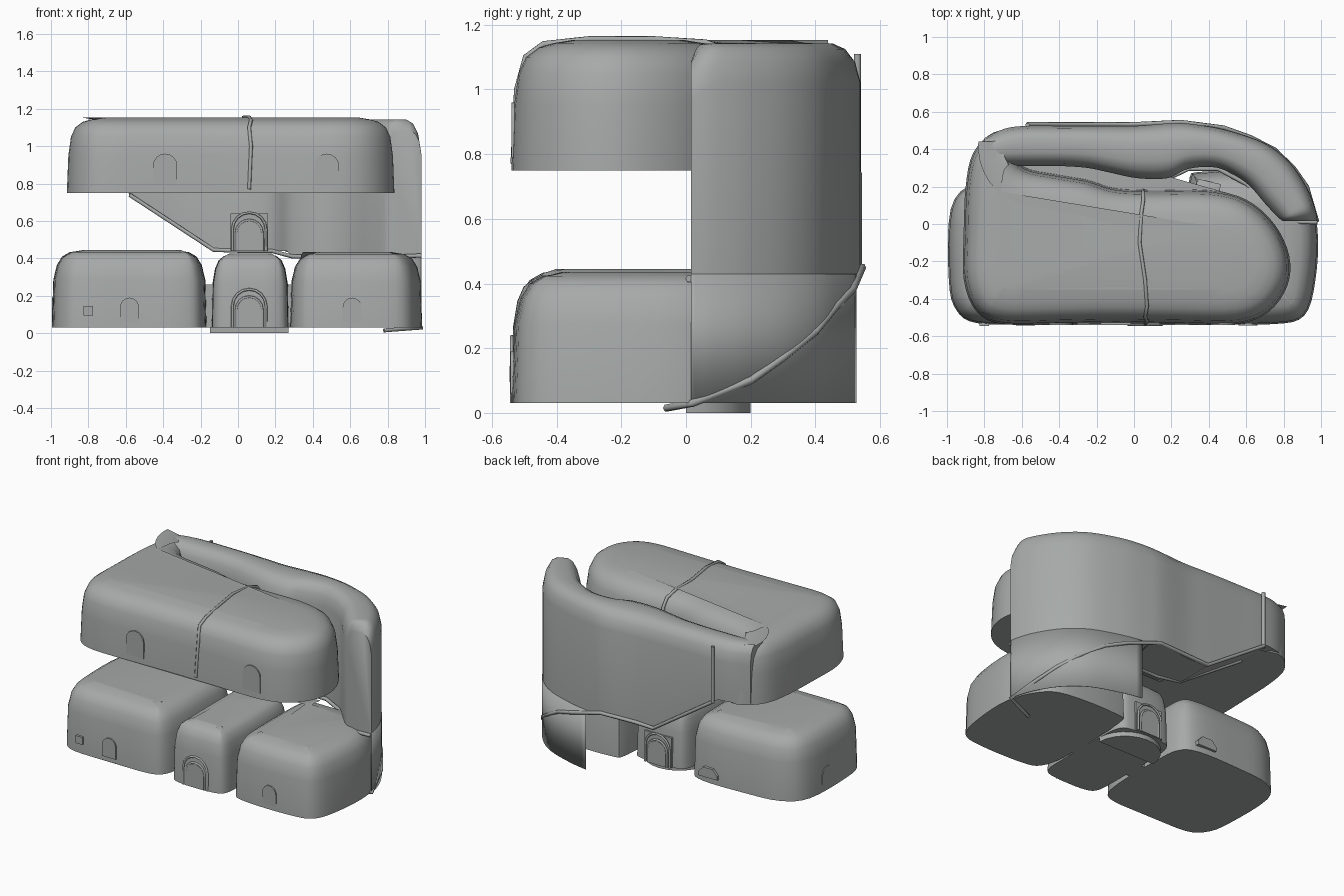
import bpy
import bmesh
import math
from mathutils import Vector

cube = bpy.data.objects.get("Cube")
if cube:
    bpy.data.objects.remove(cube, do_unlink=True)

clay = bpy.data.materials.new("grey_clay")
clay.use_nodes = True
GREY = (0.38, 0.40, 0.39, 1)
clay.diffuse_color = GREY
clay.node_tree.nodes["Principled BSDF"].inputs["Base Color"].default_value = GREY
STEPS = 4


def finish(name, bm, angle=40):
    bmesh.ops.recalc_face_normals(bm, faces=bm.faces)
    mesh = bpy.data.meshes.new(name)
    bm.to_mesh(mesh)
    bm.free()
    mesh.materials.append(clay)
    obj = bpy.data.objects.new(name, mesh)
    bpy.context.collection.objects.link(obj)
    bpy.ops.object.select_all(action='DESELECT')
    obj.select_set(True)
    bpy.context.view_layer.objects.active = obj
    bpy.ops.object.shade_smooth_by_angle(angle=math.radians(angle))
    return obj


def smooth(points, closed=True):
    """Smooth curve through the given points, of any dimension."""
    pts = [Vector(p) for p in points]
    n = len(pts)
    out = []
    for i in range(n if closed else n - 1):
        picks = [i + k for k in (-1, 0, 1, 2)]
        a, b, c, d = (pts[k % n if closed else min(max(k, 0), n - 1)] for k in picks)
        for s in range(STEPS):
            t = s / STEPS
            out.append(0.5 * (2 * b + (c - a) * t + (2 * a - 5 * b + 4 * c - d) * t * t
                              + (3 * b - a - 3 * c + d) * t ** 3))
    return out if closed else out + [pts[-1]]


def inset(loop, amount):
    n = len(loop)
    result = []
    for i, p in enumerate(loop):
        d = (loop[(i + 1) % n] - loop[i - 1]).normalized()
        result.append(p + Vector((-d.y, d.x)) * amount)
    return result


def loft(name, rings):
    """Skin closed rings of points and cap both ends."""
    bm = bmesh.new()
    rows = [[bm.verts.new(p) for p in ring] for ring in rings]
    n = len(rows[0])
    for low, high in zip(rows, rows[1:]):
        for i in range(n):
            j = (i + 1) % n
            bm.faces.new((low[i], low[j], high[j], high[i]))
    caps = [bm.faces.new(rows[0]), bm.faces.new(rows[-1])]
    bmesh.ops.triangulate(bm, faces=caps, ngon_method='EAR_CLIP')
    return finish(name, bm)


def mound(name, points, levels):
    """Rounded block: plan outline lofted through (height, inset) levels."""
    loop = smooth(points)
    loft(name, [[(p.x, p.y, z) for p in inset(loop, amount)] for z, amount in levels])


def tube(name, points, radius=0.012):
    curve = bpy.data.curves.new(name, 'CURVE')
    curve.dimensions = '3D'
    curve.bevel_depth = radius
    curve.bevel_resolution = 1
    curve.use_fill_caps = True
    spline = curve.splines.new('POLY')
    spline.points.add(len(points) - 1)
    for sp, p in zip(spline.points, points):
        sp.co = (*p, 1)
    curve.materials.append(clay)
    obj = bpy.data.objects.new(name, curve)
    bpy.context.collection.objects.link(obj)


def arch_points(w, h, steps):
    r = w / 2
    pts = [(-r, 0), (r, 0)]
    rise = min(r, h * 0.6)
    for i in range(steps + 1):
        a = math.pi * i / steps
        pts.append((r * math.cos(a), h - rise + rise * math.sin(a)))
    return pts


def arch(name, place, w, h, turn=0, depth=0.009, steps=8):
    """Arched plate standing at place, facing -y before turning."""
    bm = bmesh.new()
    face = bm.faces.new([bm.verts.new((x, 0, z)) for x, z in arch_points(w, h, steps)])
    ext = bmesh.ops.extrude_face_region(bm, geom=[face])
    moved = [v for v in ext["geom"] if isinstance(v, bmesh.types.BMVert)]
    bmesh.ops.translate(bm, vec=(0, -depth, 0), verts=moved)
    obj = finish(name, bm, 20)
    obj.location = place
    obj.rotation_euler.z = turn


def box(name, lo, hi):
    bm = bmesh.new()
    bmesh.ops.create_cube(bm, size=1)
    for v in bm.verts:
        v.co = [(a + b) / 2 + c * (b - a) for a, b, c in zip(lo, hi, v.co)]
    finish(name, bm)


def doorway(name, x, y, z, side):
    """Framed door: panel and two raised arches; side -1 faces front."""
    turn = 0 if side < 0 else math.pi
    arch(name + "_panel", (x, y + side * 0.005, z), 0.13, 0.16, turn)
    for k, w in enumerate((0.14, 0.18)):
        pts = arch_points(w, w + 0.025, 8)[1:]
        path = [(x + px, y + side * 0.008, z + pz) for px, pz in pts + [(-w / 2, 0)]]
        tube(f"{name}_frame_{k}", path, 0.007)


# Upper storey
SLAB = [(-.91, -.3), (-.84, -.47), (-.7, -.535), (-.4, -.535), (-.1, -.53), (.25, -.535),
        (.55, -.535), (.72, -.47), (.82, -.33), (.83, -.17), (.75, 0), (.6, .13), (.4, .18),
        (.1, .18), (-.1, .19), (-.25, .235), (-.42, .265), (-.58, .3), (-.64, .38),
        (-.65, .48), (-.75, .49), (-.86, .38), (-.9, .2), (-.91, -.05)]
mound("upper_storey", SLAB, [(.75, 0), (.95, .008), (1.05, .022), (1.1, .045), (1.13, .085),
                             (1.143, .13), (1.153, .19)])

# Curved wall: stations of inner and outer plan points
STATIONS = [(-.8, .3, -.8, .46), (-.69, .31, -.69, .51), (-.57, .31, -.57, .525),
            (-.4, .31, -.4, .525), (-.25, .3, -.25, .525), (-.13, .275, -.13, .525),
            (.02, .245, .02, .525), (.18, .245, .22, .54), (.29, .295, .34, .53),
            (.45, .3, .5, .5), (.6, .22, .7, .43), (.7, .11, .83, .33), (.76, .045, .92, .2),
            (.79, .02, .965, .09), (.8, .015, .98, .015)]
PROFILE = [(0, 1.02), (.06, 1.085), (.17, 1.125), (.33, 1.142), (.67, 1.142), (.83, 1.125),
           (.94, 1.085), (1, 1.02)]


def wall_section(s):
    inner, outer = Vector(s[:2]), Vector(s[2:])
    x = inner.x
    low = .41 if x > .27 else min(.76, .44 + max(0, -.13 - x) * .68)
    drop = .06 * max(0, 1 - (outer.y - .015) / .1) ** 2
    ring = [(*inner, low)]
    ring += [(*inner.lerp(outer, t), z - drop) for t, z in PROFILE]
    return ring + [(*outer, low)]


wall_path = smooth(STATIONS, closed=False)
loft("curved_wall", [wall_section(s) for s in wall_path])

# Thin skirt carrying the wall's outer face down to the ground
bm = bmesh.new()
plan = [s[2:] for s in wall_path if s[2] > .36]
rows = [[bm.verts.new((x, y, z)) for x, y in plan] for z in (.03, .43)]
for i in range(len(plan) - 1):
    bm.faces.new((rows[0][i], rows[0][i + 1], rows[1][i + 1], rows[1][i]))
skirt = finish("curved_skirt", bm)
solid = skirt.modifiers.new("thickness", 'SOLIDIFY')
solid.thickness = .004
solid.offset = 0

# Lower blocks
LEFT = [(-.99, -.3), (-.95, -.46), (-.84, -.53), (-.55, -.535), (-.3, -.535), (-.2, -.48),
        (-.17, -.3), (-.17, 0), (-.19, .18), (-.3, .25), (-.6, .25), (-.85, .22), (-.98, .08)]
MIDDLE = [(-.14, -.35), (-.13, -.49), (-.07, -.535), (.06, -.54), (.2, -.535), (.26, -.49),
          (.27, -.35), (.27, 0), (.25, .16), (.17, .2), (-.04, .2), (-.12, .16), (-.14, 0)]
RIGHT = [(.28, -.3), (.32, -.48), (.43, -.53), (.75, -.535), (.91, -.49), (.97, -.3),
         (.98, -.02), (.9, .18), (.75, .27), (.37, .28), (.29, .2)]
for name, plan, top, wide in (("left_block", LEFT, .445, 1), ("middle_block", MIDDLE, .425, .7),
                              ("right_block", RIGHT, .435, 1)):
    mound(name, plan, [(.03, 0), (top - .16, .008 * wide), (top - .08, .027 * wide),
                       (top - .035, .055 * wide), (top - .012, .095 * wide), (top, .17 * wide)])
for name, x in (("left_link", -.18), ("right_link", .25)):
    box(name, (x, -.24, .03), (x + .06, -.1, .26))

# Half-round doorstep behind the middle block
bm = bmesh.new()
step = bm.faces.new([bm.verts.new((.06 + .21 * math.cos(math.pi * i / 12),
                                   .2 * math.sin(math.pi * i / 12), 0)) for i in range(13)])
ext = bmesh.ops.extrude_face_region(bm, geom=[step])
bmesh.ops.translate(bm, vec=(0, 0, .03),
                    verts=[v for v in ext["geom"] if isinstance(v, bmesh.types.BMVert)])
finish("doorstep", bm)

# Rails, pole and roof seam
tube("outer_rail", [(.78, -.06, .015), (.98, .02, .03), (.925, .2, .1), (.855, .3, .17),
                    (.75, .4, .25), (.62, .465, .33), (.48, .515, .38), (.25, .545, .45),
                    (0, .533, .45), (-.13, .533, .445), (-.57, .533, .74)])
tube("pole", [(-.57, .53, .73), (-.57, .53, 1.11)])
tube("inner_rail", [(-.58, .305, .74), (-.13, .275, .445), (.02, .243, .44), (.18, .243, .44),
                    (.29, .295, .41), (.45, .295, .41), (.6, .215, .41), (.7, .105, .41),
                    (.8, .012, .41), (.98, .01, .415)])
tube("roof_seam", [(.06, -.533, .77), (.07, -.522, 1.0), (.06, -.495, 1.1), (.07, -.44, 1.14),
                   (.06, -.3, 1.155), (.03, -.1, 1.155), (.04, .06, 1.145), (.05, .13, 1.12),
                   (.05, .17, 1.07), (.05, .18, .9)], .01)

# Windows and doors
for k, (x, y, z, w, h) in enumerate(((-.39, -.53, .79, .13, .17), (.475, -.53, .79, .13, .17),
                                     (-.58, -.533, .06, .1, .13), (.61, -.533, .06, .1, .13))):
    arch(f"front_window_{k}", (x, y, z), w, h)
arch("side_window", (-.985, -.08, .06), .1, .13, -math.pi / 2)
arch("back_window_hood", (-.35, .24, .07), .14, .07, math.pi, .03, 3)
box("small_window", (-.825, -.545, .095), (-.775, -.5, .145))
doorway("front_door", .06, -.53, .03, -1)
doorway("back_door", .06, .21, .03, 1)
doorway("upper_door", .06, .213, .44, -1)
box("back_door_surround", (-.04, .17, .03), (.16, .21, .23))
box("upper_door_surround", (-.04, .213, .44), (.16, .27, .64))
